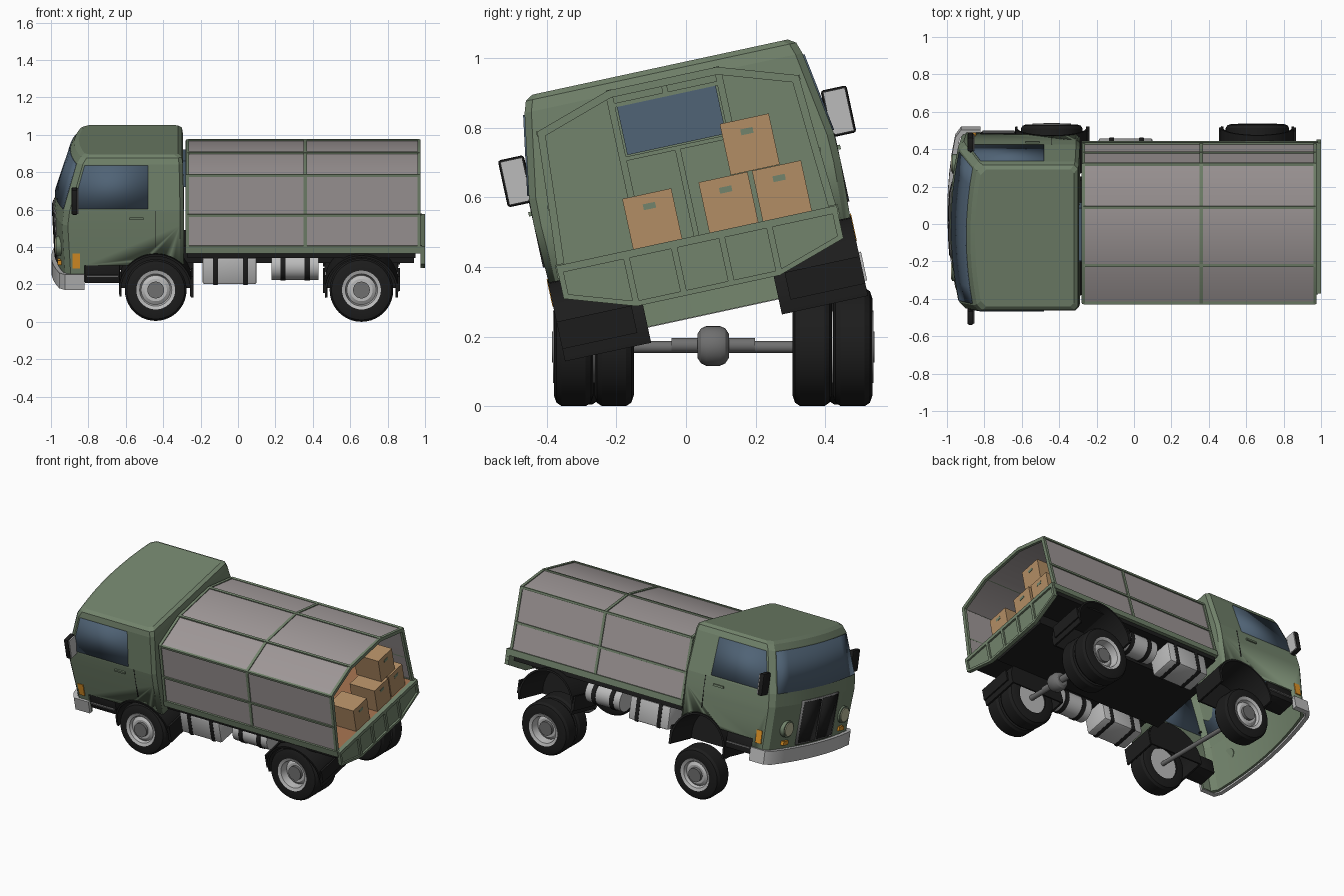
import bpy, bmesh
from math import sin, cos, pi, radians
from mathutils import Matrix, Vector

if "Cube" in bpy.data.objects:
    bpy.data.objects.remove(bpy.data.objects["Cube"])

# The body leans sideways over upright wheels: body parts use ROLL
ROLL = Matrix.Translation((0, .098, .175)) @ Matrix.Rotation(radians(12.2), 4, 'X') @ Matrix.Translation((0, 0, -.175))
UPRIGHT = Matrix.Identity(4)

def material(name, *rgb):
    m = bpy.data.materials.new(name)
    m.diffuse_color = (*rgb, 1)
    m.use_nodes = True
    m.node_tree.nodes["Principled BSDF"].inputs["Base Color"].default_value = m.diffuse_color
    return m

GREEN = material("green_paint", .17, .23, .15)
CANVAS = material("canvas", .35, .315, .315)
DARK = material("dark_rubber", .012, .012, .012)
GLASS = material("glass", .08, .125, .18)
CARD = material("cardboard", .45, .27, .13)
WOOD = material("floor_wood", .33, .15, .07)
ORANGE = material("orange_lens", .75, .3, .02)
LAMP = material("lamp_lens", .5, .5, .33)
METAL = material("metal", .5, .5, .5)
STEEL = material("steel", .16, .16, .16)

def finish(name, bm, mat, M, recalc=True, sharp=30):
    if recalc:
        bmesh.ops.recalc_face_normals(bm, faces=bm.faces[:])
    me = bpy.data.meshes.new(name)
    bm.to_mesh(me)
    bm.free()
    ob = bpy.data.objects.new(name, me)
    bpy.context.collection.objects.link(ob)
    ob.matrix_world = M
    if mat:
        me.materials.append(mat)
    me.polygons.foreach_set("use_smooth", [True] * len(me.polygons))
    me.set_sharp_from_angle(angle=radians(sharp))
    return ob

def mesh(name, verts, faces, mat, M=ROLL, recalc=True, sharp=30):
    bm = bmesh.new()
    vs = [bm.verts.new(v) for v in verts]
    for f in faces:
        bm.faces.new([vs[i] for i in f])
    return finish(name, bm, mat, M, recalc, sharp)

def box(name, x0, x1, y0, y1, z0, z1, mat, bevel=0, M=ROLL):
    bm = bmesh.new()
    bmesh.ops.create_cube(bm, size=1)
    for v in bm.verts:
        v.co = Vector(((x0+x1)/2 + v.co.x*(x1-x0), (y0+y1)/2 + v.co.y*(y1-y0), (z0+z1)/2 + v.co.z*(z1-z0)))
    if bevel:
        bmesh.ops.bevel(bm, geom=bm.edges[:], offset=bevel, segments=2, affect='EDGES', profile=.5)
    return finish(name, bm, mat, M)

def place(axis, p, a):
    return {'x': (a, p[0], p[1]), 'y': (p[0], a, p[1]), 'z': (p[0], p[1], a)}[axis]

def prism(name, pts, axis, a0, a1, mat):
    n = len(pts)
    verts = [place(axis, p, a) for a in (a0, a1) for p in pts]
    faces = [(i, (i+1) % n, n+(i+1) % n, n+i) for i in range(n)]
    return mesh(name, verts, faces + [tuple(range(n)), tuple(range(n, 2*n))], mat)

def ribbon(name, pts, th, axis, a0, a1, mat):
    # A bent sheet: open 2D path given thickness and extruded along an axis
    P = [Vector(p) for p in pts]
    n, Q = len(P), []
    for i, p in enumerate(P):
        d1 = (p - P[i-1]).normalized() if i else (P[1] - p).normalized()
        d2 = (P[i+1] - p).normalized() if i < n-1 else d1
        t = (d1 + d2).normalized()
        Q.append(p + Vector((t.y, -t.x)) * th / max(.4, t.dot(d1)))
    verts = [place(axis, p, a) for a in (a0, a1) for L in (P, Q) for p in L]
    faces = [(a+i, a+i+1, b+i+1, b+i) for i in range(n-1) for a, b in ((0, n), (n, 3*n), (3*n, 2*n), (2*n, 0))]
    return mesh(name, verts, faces + [(0, n, 3*n, 2*n), (n-1, 2*n-1, 4*n-1, 3*n-1)], mat)

def rod(name, a, b, r, mat, M=ROLL, seg=24):
    a, b = Vector(a), Vector(b)
    bm = bmesh.new()
    T = Matrix.Translation((a+b)/2) @ (b-a).to_track_quat('Z', 'Y').to_matrix().to_4x4()
    bmesh.ops.create_cone(bm, cap_ends=True, segments=seg, radius1=r, radius2=r, depth=(b-a).length, matrix=T)
    return finish(name, bm, mat, M)

def lathe(name, prof, x, y, z, s, mat, seg=40):
    n = len(prof)
    verts = [(x + r*cos(2*pi*k/seg), y + s*h, z + r*sin(2*pi*k/seg)) for k in range(seg) for r, h in prof]
    faces = [(k*n+i, k*n+(i+1) % n, (k+1) % seg*n+(i+1) % n, (k+1) % seg*n+i) for k in range(seg) for i in range(n)]
    return mesh(name, verts, faces, mat, UPRIGHT)

# Cab: lofted hollow shell. level: height, half width, front centre x, front corner x, back x
LEVELS = [(.27, .435, -.965, -.92, -.29), (.62, .45, -.985, -.94, -.29), (.70, .448, -.975, -.93, -.29),
          (.945, .408, -.895, -.86, -.295), (.978, .397, -.875, -.84, -.30), (.992, .375, -.85, -.82, -.32)]

def level(v):
    for a, b in zip(LEVELS, LEVELS[1:]):
        if v <= b[0]:
            t = (v - a[0]) / (b[0] - a[0])
            return [p + (q-p)*t for p, q in zip(a, b)]
    return LEVELS[-1]

def front(v, half, out=0, n=8, mid=0):
    _, hw, xm, xc, _ = level(v)
    ys = [half*(2*i/n - 1) + mid for i in range(n+1)]
    return [(xm + (xc-xm)*(y/(hw-.03))**2 - out, y, v) for y in ys]

def ring(v, d=0):
    _, hw, xm, xc, xb = level(v)
    hw, xm, xc, xb = hw-d, xm+d, xc+d, xb-d
    f = [(xm + (xc-xm)*(i/4)**2, (hw-.03)*i/4) for i in range(-4, 5)]
    p = [(xb, -hw+.02), (xb-.02, -hw), (xc+.03, -hw)] + f + [(xc+.03, hw), (xb-.02, hw), (xb, hw-.02)]
    return [(x, y, v - (d if v > .9 else 0)) for x, y in p]

rings = [ring(l[0]) for l in LEVELS[::-1]] + [ring(l[0], .014) for l in LEVELS]
n = len(rings[0])
faces = [(r*n+i, r*n+(i+1) % n, (r+1)*n+(i+1) % n, (r+1)*n+i) for r in range(len(rings)-1) for i in range(n)]
faces += [tuple(range(n)), tuple(range((len(rings)-1)*n, len(rings)*n))]
cab = mesh("cab", [p for r in rings for p in r], faces, GREEN, sharp=4)
cutters = [rod("arch_cutter", (-.44, -.7, .265), (-.44, .7, .265), .2, None, seg=48),
           box("sill_cutter", -.82, -.1, -.6, .6, .1, .40, None)]
for c in cutters:
    m = cab.modifiers.new("cut", 'BOOLEAN')
    m.operation, m.object, m.solver = 'DIFFERENCE', c, 'EXACT'
    c.hide_render = c.hide_viewport = True

# Cab windows
def pane(name, lo, up, mat=GLASS, th=.022):
    k = len(lo)
    ob = mesh(name, lo+up, [(i+1, i, k+i, k+i+1) for i in range(k-1)], mat, recalc=False)
    m = ob.modifiers.new("thick", 'SOLIDIFY')
    m.thickness, m.offset = th, -.6

pane("windshield", front(.70, .405), front(.94, .37))
for s, side in ((-1, "left"), (1, "right")):
    lo = [(-.48, s*level(.71)[1], .71), (-.885, s*level(.71)[1], .71)]
    up = [(-.48, s*level(.94)[1], .94), (-.82, s*level(.94)[1], .94)]
    pane("side_window_"+side, lo[::-s], up[::-s])
box("rear_window", -.315, -.262, -.145, .145, .765, .908, GLASS)

# Grille, bumper
pane("grille_frame", front(.36, .19, .004), front(.635, .19, .004), STEEL, .016)
for s in (-1, 1):
    pane("grille_panel", front(.37, .082, .009, 2, s*.092), front(.625, .082, .009, 2, s*.092), DARK, .012)
half = [(-.998 + .042*(i/4)**2, .41*i/4) for i in range(5)] + [(-.925, .452), (-.82, .452)]
ribbon("bumper", [(x, -y) for x, y in half[:0:-1]] + half, .025, 'z', .268, .352, METAL)

# Paired cab and chassis parts
ARC = [(cos(radians(a)), sin(radians(a))) for a in range(-10, 191, 10)]
for s, side in ((-1, "_left"), (1, "_right")):
    rod("headlight_rim"+side, (-.94, s*.295, .475), (-.972, s*.295, .475), .052, GREEN)
    rod("headlight"+side, (-.95, s*.295, .475), (-.978, s*.295, .475), .043, LAMP)
    box("small_indicator"+side, -.965, -.943, s*.295-.025, s*.295+.025, .375, .40, ORANGE)
    box("side_indicator"+side, -.885, -.845, s*.438-.009, s*.438+.009, .385, .465, ORANGE)
    box("door_handle"+side, -.58, -.505, s*.452-.006, s*.452+.006, .652, .665, GREEN)
    box("door_seam"+side, -.442, -.438, s*.438-.012, s*.438+.012, .50, .70, DARK)
    # mirrors on two arms
    box("mirror_housing"+side, -.89, -.858, s*.474-.038, s*.474+.038, .69, .828, DARK, .008)
    box("mirror_glass"+side, -.86, -.852, s*.474-.032, s*.474+.032, .696, .822, METAL)
    for v in (.72, .80):
        rod("mirror_arm"+side, (-.87, s*.41, v), (-.872, s*.47, v), .006, DARK, seg=10)
    # step, fenders with inner walls, flaps
    box("cab_step"+side, -.82, -.63, s*.37-.065, s*.37+.065, .30, .40, DARK, .008)
    box("step_plate"+side, -.81, -.64, s*.41-.035, s*.41+.035, .335, .345, STEEL)
    for nm, cx, cz, inner in (("front", -.44, .265, .23), ("rear", .66, .258, .2)):
        arc = [(cx+.197*c, cz+.197*d) for c, d in ARC]
        ribbon(nm+"_fender"+side, arc, -.012, 'y', s*inner, s*.445, DARK)
        prism(nm+"_fender_wall"+side, arc, 'y', s*(inner-.008), s*inner, DARK)
    for x, nm, low in ((-.245, "front_flap", .225), (.86, "rear_flap", .26), (.46, "guard_flap", .25)):
        box(nm+side, x-.006, x+.006, s*.335-.11, s*.335+.11, low, .34, DARK)
    # tool box and fuel tank with straps
    box("tool_box"+side, -.19, .10, s*.31-.085, s*.31+.085, .285, .43, METAL, .012)
    for x in (-.12, .04):
        box("box_strap"+side, x-.016, x+.016, s*.31-.089, s*.31+.089, .281, .434, DARK, .01)
    rod("fuel_tank"+side, (.18, s*.31, .366), (.43, s*.31, .366), .072, METAL)
    for x in (.24, .37):
        rod("tank_strap"+side, (x-.014, s*.31, .366), (x+.014, s*.31, .366), .076, DARK)

# Chassis and bed
box("chassis", -.30, .94, -.2, .2, .36, .455, DARK)
box("bed_underside", -.27, .95, -.395, .395, .43, .462, DARK)
box("bed_floor", -.27, .97, -.40, .40, .462, .495, WOOD)
for s in (-1, 1):
    box("bed_side_rail", -.28, .985, s*.403-.012, s*.403+.012, .46, .50, GREEN)
prism("bulkhead", [(-.405, .46), (-.38, .88), (-.16, .953), (.16, .953), (.38, .88), (.405, .46)], 'x', -.282, -.27, GREEN)
for u in (-.16, .16):
    box("bulkhead_post", -.272, -.258, u-.01, u+.01, .495, .95, GREEN)
box("bulkhead_centre_post", -.272, -.258, -.008, .008, .495, .76, GREEN)
box("bulkhead_top_post", -.272, -.258, -.008, .008, .91, .95, GREEN)
for v in (.755, .912):
    box("bulkhead_crossbar", -.272, -.258, -.16, .16, v-.006, v+.006, GREEN)

# Canvas cover, hoops and lengthwise rails
half = [(.158, .953), (.379, .88), (.393, .665), (.406, .48)]
SECTION = [(-u, v) for u, v in half[::-1]] + half
ribbon("canvas_cover", SECTION, .008, 'x', -.275, .97, CANVAS)
OUT = [(u*1.013, v + (.005 if v > .8 else 0)) for u, v in SECTION]
for x in (-.27, .36, .968):
    ribbon("hoop", OUT, .022, 'x', x-.009, x+.009, GREEN)
for u, v in SECTION[1:-1]:
    box("cover_rail", -.27, .97, u-.008, u+.008, v-.008, v+.006, GREEN)

# Tailgate with raised ribs
prism("tailgate", [(-.41, .495), (-.41, .40), (-.21, .335), (.21, .335), (.41, .40), (.41, .495)], 'x', .975, .988, GREEN)
for u in (-.21, -.07, .07, .21):
    box("tailgate_rib", .985, 1.0, u-.009, u+.009, .338, .49, GREEN)
box("tailgate_top", .97, 1.0, -.412, .412, .475, .497, GREEN)
box("tailgate_bottom", .985, 1.0, -.21, .21, .335, .35, GREEN)
for s in (-1, 1):
    box("tailgate_end", .985, 1.0, s*.403-.008, s*.403+.008, .40, .49, GREEN)
    prism("tailgate_slope", [(s*.41, .40), (s*.21, .335), (s*.21, .35), (s*.41, .415)], 'x', .985, 1.0, GREEN)

# Cardboard boxes
for u, v, x in ((-.114, .495, .875), (.110, .495, .875), (.267, .495, .87), (.205, .646, .86)):
    box("carton", x-.09, x+.09, u-.072, u+.072, v, v+.15, CARD)
    box("carton_handle", x+.08, x+.092, u-.018, u+.018, v+.105, v+.122, GREEN)

# Wheels: single in front, twin at the rear, upright
def tire(name, x, y, s, w, R):
    prof = [(.10, 0), (R-.03, 0), (R-.01, .007), (R, .022), (R, w-.022), (R-.01, w-.007), (R-.03, w), (.10, w)]
    lathe(name, prof, x, y, .17, s, DARK)

def rim(name, x, y, s, w, dish):
    prof = [(.001, .01), (.001, w-dish), (.06, w-dish), (.078, w-dish-.012), (.086, w-.004), (.104, w+.003), (.104, .01)]
    lathe(name, prof, x, y, .17, s, METAL)
    rod(name+"_hub", (x, y+s*(w-dish-.01), .17), (x, y+s*(w-dish+.018), .17), .045, STEEL, UPRIGHT)

YC = .078
for s, side in ((-1, "_left"), (1, "_right")):
    tire("front_tire"+side, -.44, YC+s*.325, s, .13, .165)
    rim("front_rim"+side, -.44, YC+s*.325, s, .13, .01)
    for y in (.228, .344):
        tire("rear_tire"+side, .66, YC+s*y, s, .113, .17)
        rim("rear_rim"+side, .66, YC+s*y, s, .113, .04)
    rod("axle_sleeve"+side, (.66, YC, .175), (.66, YC+s*.12, .175), .021, STEEL, UPRIGHT)
rod("front_axle", (-.44, YC-.34, .17), (-.44, YC+.34, .17), .014, STEEL, UPRIGHT)
rod("rear_axle", (.66, YC-.24, .17), (.66, YC+.24, .17), .017, STEEL, UPRIGHT)
lathe("differential", [(.001, -.045), (.035, -.045), (.05, -.035), (.057, -.02), (.057, .02), (.05, .035), (.035, .045), (.001, .045)], .66, YC, .173, 1, STEEL, 24)
